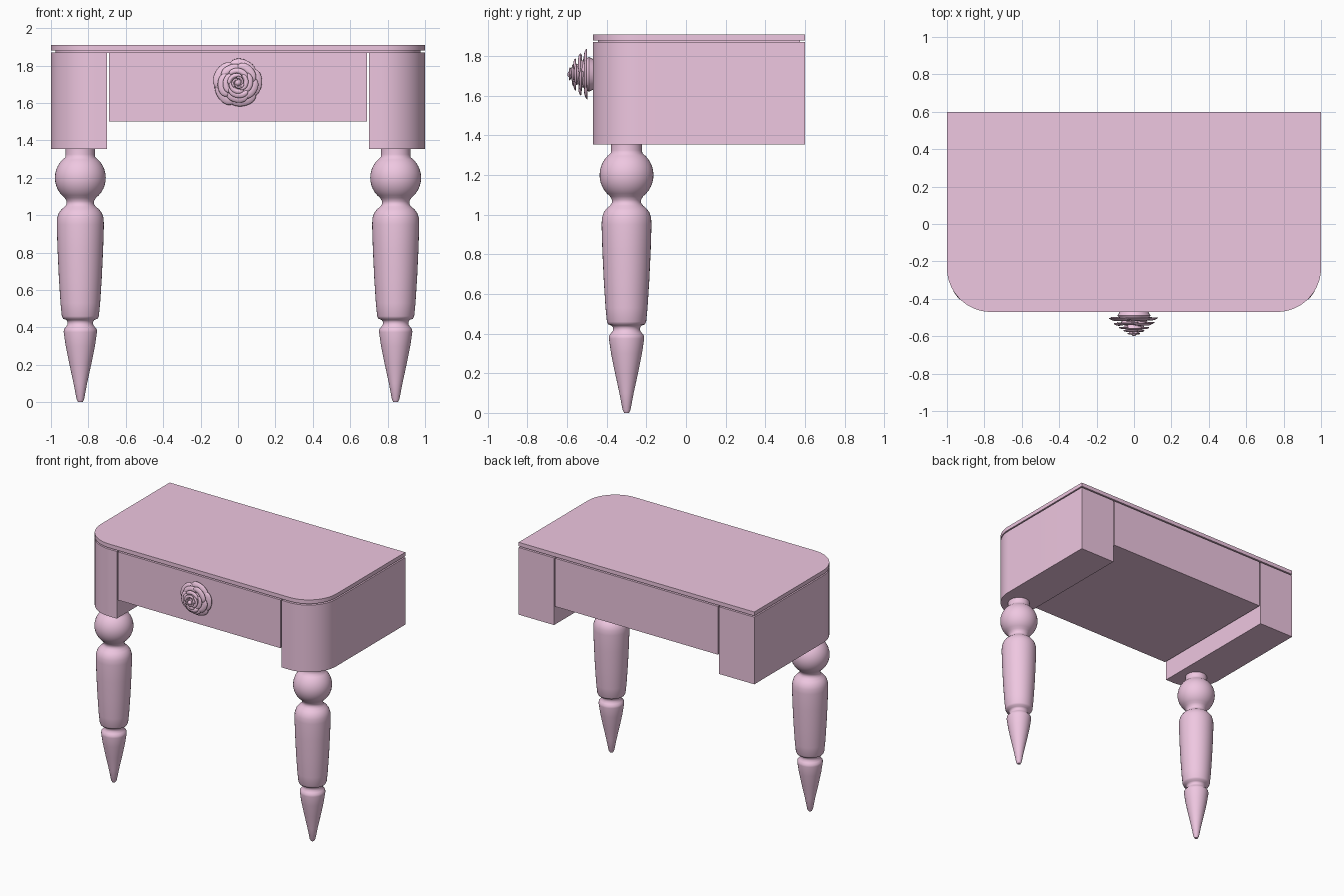
import bpy, bmesh, math, random
from math import sin, cos, pi

if "Cube" in bpy.data.objects:
    bpy.data.objects.remove(bpy.data.objects["Cube"])

random.seed(4)
pink = bpy.data.materials.new("pink")
pink.diffuse_color = (0.86, 0.57, 0.75, 1)
pink.use_nodes = True
pink.node_tree.nodes["Principled BSDF"].inputs["Base Color"].default_value = pink.diffuse_color


def finish(name, bm, angle=35, recalc=True):
    if recalc:
        bmesh.ops.recalc_face_normals(bm, faces=bm.faces)
    me = bpy.data.meshes.new(name)
    bm.to_mesh(me)
    bm.free()
    me.materials.append(pink)
    for p in me.polygons:
        p.use_smooth = True
    me.set_sharp_from_angle(angle=math.radians(angle))
    ob = bpy.data.objects.new(name, me)
    bpy.context.collection.objects.link(ob)
    return ob


def prism(name, pts, z0, z1):
    bm = bmesh.new()
    f = bm.faces.new([bm.verts.new((x, y, z0)) for x, y in pts])
    ext = bmesh.ops.extrude_face_region(bm, geom=[f])
    for v in ext["geom"]:
        if isinstance(v, bmesh.types.BMVert):
            v.co.z = z1
    return finish(name, bm)


def half_outline(inset=0.0, r=0.235, n=16):
    """Right-hand front corner: rounded from the front edge round to the back."""
    x1, y0, y1 = 1 - inset, -0.47 + inset, 0.6 - inset
    r -= inset
    arc = [(x1 - r + r * sin(a), y0 + r - r * cos(a))
           for a in (pi / 2 * i / n for i in range(n + 1))]
    return arc + [(x1, y1)]


def full_outline(inset=0.0):
    h = half_outline(inset)
    return h + [(-x, y) for x, y in reversed(h)]


# Table top, recessed shadow-gap layer and drawer body
prism("table_top", full_outline(), 1.88, 1.91)
prism("top_spacer", full_outline(0.025), 1.868, 1.882)
prism("drawer_body", [(-0.69, -0.47), (0.69, -0.47), (0.69, 0.6), (-0.69, 0.6)], 1.5, 1.87)

# Side blocks with rounded front corners
block = [(0.70, -0.47)] + half_outline() + [(0.70, 0.6)]
for side, s in (("right", 1), ("left", -1)):
    prism("side_block_" + side, [(s * x, y) for x, y in block], 1.355, 1.87)

# Turned legs: (radius, height) profile with a ball near the top
profile = [(0.012, 0), (0.02, 0.015), (0.036, 0.1), (0.06, 0.21), (0.078, 0.3),
           (0.089, 0.375), (0.088, 0.39), (0.078, 0.402), (0.069, 0.415), (0.068, 0.43),
           (0.075, 0.44), (0.093, 0.447), (0.099, 0.46), (0.106, 0.53), (0.115, 0.67),
           (0.122, 0.82), (0.126, 0.95), (0.124, 0.985), (0.115, 1.012), (0.1, 1.032),
           (0.083, 1.046), (0.073, 1.06), (0.073, 1.075)]
for i in range(13):
    a = math.radians(-52 + 106 * i / 12)
    profile.append((0.136 * cos(a), 1.2 + 0.136 * sin(a)))
profile += [(0.078, 1.325), (0.078, 1.358)]


def lathe(name, prof, cx, cy, n=40):
    bm = bmesh.new()
    rings = [[bm.verts.new((cx + r * cos(2 * pi * i / n), cy + r * sin(2 * pi * i / n), z))
              for i in range(n)] for r, z in prof]
    for a, b in zip(rings, rings[1:]):
        for i in range(n):
            j = (i + 1) % n
            bm.faces.new((a[i], a[j], b[j], b[i]))
    bm.faces.new(rings[0])
    bm.faces.new(rings[-1])
    return finish(name, bm, 50)


lathe("leg_right", profile, 0.843, -0.3)
lathe("leg_left", profile, -0.843, -0.3)

# Rose knob: overlapping cupped petals with rolled lips around a spiral bud
CZ, CY = 1.708, -0.47


def petal(bm, phi, span, r0, r1, d0, d1, lip, nu=12, nv=8):
    grid = []
    for j in range(nv + 1):
        v = j / nv
        row = []
        for i in range(nu + 1):
            u = 2 * i / nu - 1
            reach = 1 - 0.28 * u ** 4
            w = v * reach
            r = r0 + (r1 - r0) * (w ** 1.3) + 0.007 * u
            d = d0 + (d1 - d0) * sin(min(w * 1.25, 1) * pi / 2)
            roll = max(0, v - 0.7) / 0.3
            r += lip * roll * reach
            d -= lip * 0.9 * roll ** 2
            a = phi + u * span * (0.75 + 0.25 * sin(v * pi / 2))
            row.append(bm.verts.new((r * cos(a), CY - d, CZ + r * sin(a))))
        grid.append(row)
    for a, b in zip(grid, grid[1:]):
        for i in range(nu):
            bm.faces.new((a[i], a[i + 1], b[i + 1], b[i]))


bm = bmesh.new()
# (count, half span, base radius, rim radius, base depth, rim depth, lip)
layers = [(5, 0.85, 0.05, 0.117, 0.0, 0.045, 0.016),
          (5, 0.80, 0.045, 0.096, 0.01, 0.07, 0.013),
          (4, 0.95, 0.035, 0.071, 0.03, 0.092, 0.010),
          (3, 1.20, 0.025, 0.047, 0.05, 0.108, 0.008),
          (3, 1.20, 0.014, 0.027, 0.06, 0.120, 0.005)]
for k, (n, span, r0, r1, d0, d1, lip) in enumerate(layers):
    for i in range(n):
        phi = 2 * pi * i / n + 0.7 * k + random.uniform(-0.12, 0.12)
        petal(bm, phi, span, r0, r1 * random.uniform(0.96, 1.03), d0,
              d1 + random.uniform(-0.005, 0.004), lip)
rose = finish("rose_petals", bm, 60, recalc=False)
sol = rose.modifiers.new("thickness", 'SOLIDIFY')
sol.thickness = 0.007
sol.offset = 0
sub = rose.modifiers.new("smooth", 'SUBSURF')
sub.levels = sub.render_levels = 1

# Rose heart and backing that joins the knob to the drawer
bm = bmesh.new()
prof = [(0.075, -0.005), (0.088, 0.02), (0.07, 0.045), (0.045, 0.075), (0.022, 0.1),
        (0.014, 0.122), (0.006, 0.128)]
n = 24
rings = [[bm.verts.new((r * cos(2 * pi * i / n), CY - d, CZ + r * sin(2 * pi * i / n)))
          for i in range(n)] for r, d in prof]
for a, b in zip(rings, rings[1:]):
    for i in range(n):
        bm.faces.new((a[i], a[(i + 1) % n], b[(i + 1) % n], b[i]))
bm.faces.new(rings[0])
bm.faces.new(rings[-1])
finish("rose_heart", bm, 60)
